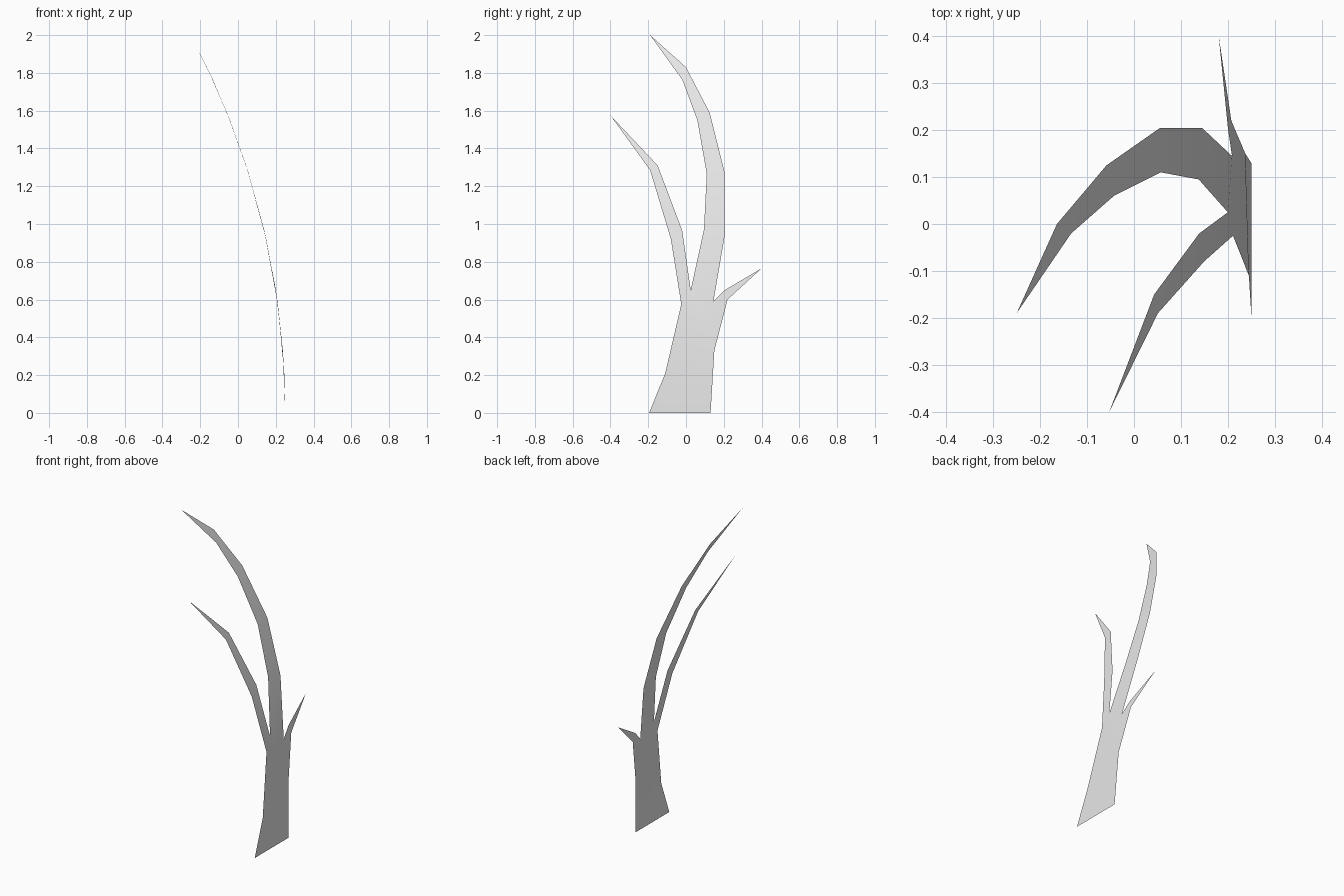
import bpy
import bmesh
from math import sqrt

cube = bpy.data.objects.get("Cube")
if cube:
    bpy.data.objects.remove(cube, do_unlink=True)

BEND_RADIUS = 4.25

# Bark material
bark = bpy.data.materials.new("pale_grey")
bark.use_nodes = True
bark.diffuse_color = (0.8, 0.8, 0.8, 1)
bark.node_tree.nodes["Principled BSDF"].inputs["Base Color"].default_value = (0.8, 0.8, 0.8, 1)

bm = bmesh.new()
placed = {}


def point(yz):
    """Place a silhouette point on the sheet, bent back along a circular arc."""
    if yz not in placed:
        y, z = yz
        x = 0.25 - BEND_RADIUS + sqrt(BEND_RADIUS ** 2 - z ** 2)
        placed[yz] = bm.verts.new((x, y, z))
    return placed[yz]


def face(*outline):
    bm.faces.new([point(p) for p in outline])


def limb(left, right, tip=None):
    """Strip of quads between two edges, closed by a pointed tip."""
    for i in range(len(left) - 1):
        face(left[i], right[i], right[i + 1], left[i + 1])
    if tip:
        face(left[-1], right[-1], tip)


# Shared points where the limbs fork
trunk_left, trunk_right = (-0.11, 0.21), (0.15, 0.33)
fork_left, fork_mid, fork_right = (-0.025, 0.575), (0.025, 0.65), (0.145, 0.59)

# Trunk
limb([(-0.195, 0), trunk_left], [(0.13, 0), trunk_right])
face(trunk_left, trunk_right, fork_right, fork_mid, fork_left)

# Tall main branch
limb([fork_mid, (0.095, 0.97), (0.11, 1.265), (0.06, 1.55), (-0.02, 1.765)],
     [fork_right, (0.205, 0.94), (0.205, 1.27), (0.125, 1.59), (0, 1.83)],
     (-0.19, 2))

# Front branch
limb([fork_left, (-0.08, 0.92), (-0.19, 1.285)],
     [fork_mid, (-0.02, 0.965), (-0.15, 1.31)],
     (-0.4, 1.575))

# Short back twig
limb([fork_right, (0.205, 0.65)], [trunk_right, (0.22, 0.6)], (0.4, 0.765))

mesh = bpy.data.meshes.new("branch_sheet")
bm.to_mesh(mesh)
bm.free()
mesh.materials.append(bark)
mesh.shade_smooth()
branch = bpy.data.objects.new("branch_sheet", mesh)
bpy.context.collection.objects.link(branch)
